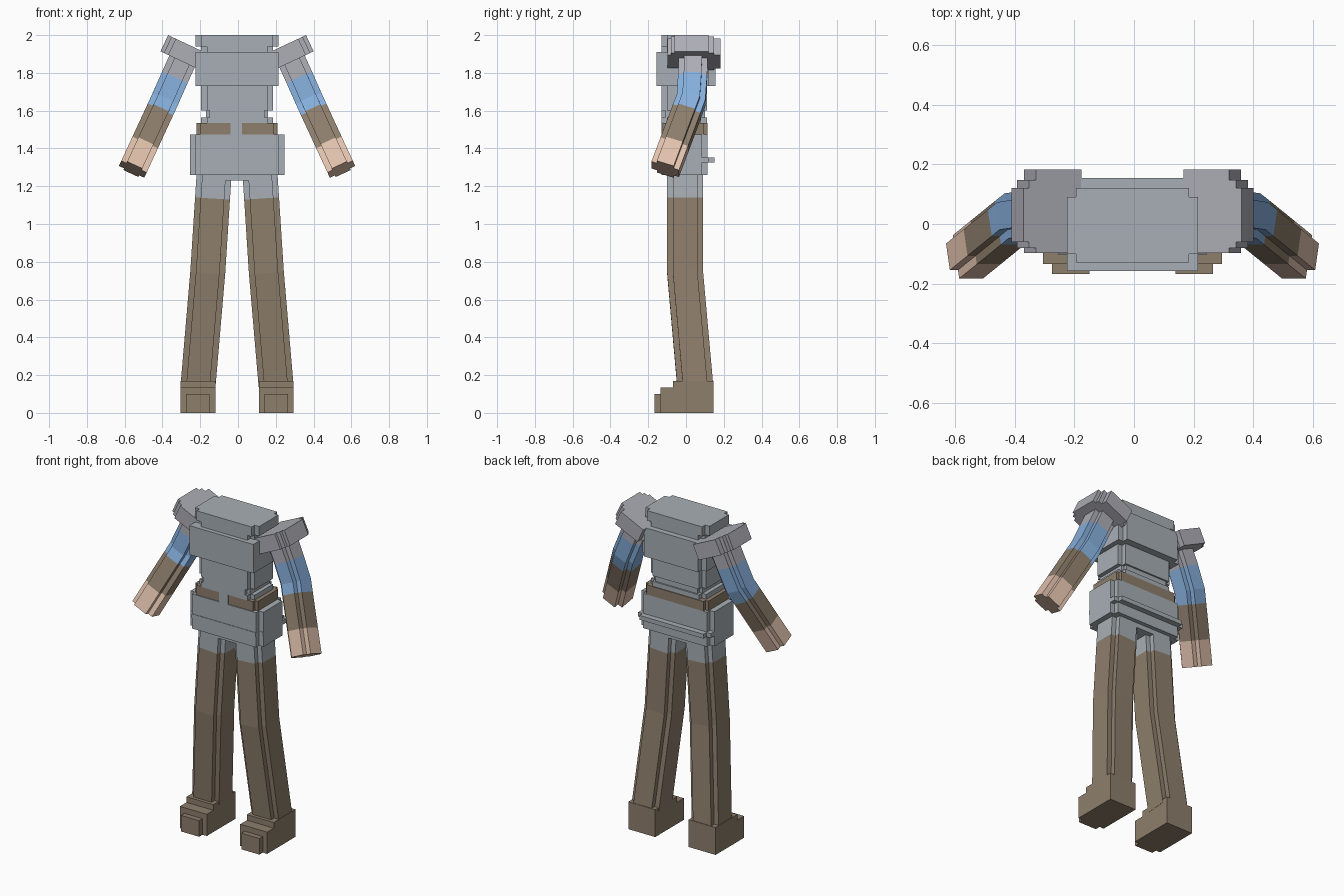
import bpy, bmesh
from mathutils import Vector

if "Cube" in bpy.data.objects:
    bpy.data.objects.remove(bpy.data.objects["Cube"])


def material(name, r, g, b):
    m = bpy.data.materials.new(name)
    m.diffuse_color = (r, g, b, 1)
    m.use_nodes = True
    m.node_tree.nodes["Principled BSDF"].inputs["Base Color"].default_value = (r, g, b, 1)
    return m


GREY = material("tunic grey", .39, .43, .46)
PAD = material("shoulder grey", .42, .42, .47)
BROWN = material("leather brown", .27, .21, .15)
BLUE = material("sleeve blue", .24, .43, .72)
SKIN = material("skin", .76, .54, .42)
MID = -0.005  # symmetry plane


def finish(name, bm, mats):
    bmesh.ops.recalc_face_normals(bm, faces=bm.faces)
    me = bpy.data.meshes.new(name)
    bm.to_mesh(me)
    bm.free()
    ob = bpy.data.objects.new(name, me)
    for m in mats:
        me.materials.append(m)
    bpy.context.collection.objects.link(ob)
    return ob


def notched(hx, hy, n):
    """Rectangle outline with a square notch taken from every corner."""
    pts = []
    for sx, sy in ((1, 1), (-1, 1), (-1, -1), (1, -1)):
        quad = [(hx, hy - n), (hx - n, hy - n), (hx - n, hy)]
        if sx * sy < 0:
            quad.reverse()
        pts += [(sx * x, sy * y) for x, y in quad]
    return pts


def loft(name, path, hx, hy, n, mats, bands):
    """Notched section swept along a path; bands give the material per segment."""
    bm = bmesh.new()
    path = [Vector(p) for p in path]
    rings = []
    for i, p in enumerate(path):
        a, b = path[max(i - 1, 0)], path[min(i + 1, len(path) - 1)]
        d = ((p - a).normalized() + (b - p).normalized()).normalized()
        u = Vector((0, 1, 0)).cross(d).normalized()
        v = d.cross(u)
        rings.append([bm.verts.new(p + u * x + v * y) for x, y in notched(hx, hy, n)])
    for i, band in enumerate(bands):
        lo, hi = rings[i], rings[i + 1]
        for k in range(len(lo)):
            j = (k + 1) % len(lo)
            bm.faces.new((lo[k], lo[j], hi[j], hi[k])).material_index = band
    bm.faces.new(rings[0]).material_index = bands[0]
    bm.faces.new(rings[-1]).material_index = bands[-1]
    return finish(name, bm, mats)


def tier(name, hx, y0, y1, z0, z1, mat, n=0.03):
    y = (y0 + y1) / 2
    return loft(name, [(MID, y, z0), (MID, y, z1)], hx, (y1 - y0) / 2, n, [mat], [0])


def boxes(name, parts, mat, origin=(0, 0, 0), ex=(1, 0, 0), ez=(0, 0, 1)):
    """Several boxes, given as min and max per axis, in one frame."""
    bm = bmesh.new()
    o, ex, ez, ey = Vector(origin), Vector(ex), Vector(ez), Vector((0, 1, 0))
    for x0, x1, y0, y1, z0, z1 in parts:
        cube = bmesh.ops.create_cube(bm, size=1)["verts"]
        for v in cube:
            x = x1 if v.co.x > 0 else x0
            y = y1 if v.co.y > 0 else y0
            z = z1 if v.co.z > 0 else z0
            v.co = o + ex * x + ey * y + ez * z
    return finish(name, bm, [mat])


def mirrored(ob, name):
    """Copy of a right-hand part on the left."""
    bm = bmesh.new()
    bm.from_mesh(ob.data)
    for v in bm.verts:
        v.co.x = 2 * MID - v.co.x
    return finish(name, bm, list(ob.data.materials))


# Torso tiers, from the hips to the collar
tier("hip_bottom", .21, -.10, .09, 1.23, 1.27, GREY)
tier("hips", .25, -.13, .115, 1.26, 1.475, GREY)
tier("hip_ledge", .25, -.133, .15, 1.325, 1.352, GREY)
tier("belt", .215, -.125, .115, 1.475, 1.535, BROWN, .02)
boxes("belt_buckle", [(-.04, .022, -.13, -.11, 1.475, 1.535)], GREY)
tier("lower_waist", .19, -.13, .11, 1.535, 1.565, GREY)
tier("waist_groove", .165, -.13, .10, 1.565, 1.60, GREY, .02)
tier("waist", .19, -.13, .11, 1.60, 1.73, GREY)
boxes("chest", [(-.225, .215, -.157, .12, 1.73, 1.91),
                (-.19, .18, .11, .155, 1.73, 1.91)], GREY)
tier("collar_groove", .19, -.13, .12, 1.91, 1.94, GREY)
tier("collar", .22, -.13, .12, 1.94, 2.0, GREY)

# Legs: grey tops, brown below, knee slightly bent
leg = loft("right_leg", [(-.124, -.005, 1.3), (-.135, -.005, 1.135),
                         (-.160, -.005, .745), (-.211, .048, .15)],
           .0925, .095, .03, [GREY, BROWN], [0, 1, 1])
mirrored(leg, "left_leg")

# Boots with stepped toes
boot = boxes("right_boot", [(-.305, -.12, -.07, .145, 0, .17),
                            (-.305, -.12, -.135, -.07, 0, .135),
                            (-.275, -.15, -.168, -.135, 0, .10)], BROWN)
mirrored(boot, "left_boot")

# Arms: grey shoulder, blue sleeve, brown cuff, bare hand
elbow, tip = Vector((-.388, .027, 1.655)), Vector((-.557, -.11, 1.29))
arm = loft("right_arm", [(-.26, .04, 1.94), (-.335, .035, 1.775), elbow,
                         elbow.lerp(tip, .17), elbow.lerp(tip, .65), tip],
           .074, .077, .03, [PAD, BLUE, BROWN, SKIN], [0, 1, 1, 2, 3])
mirrored(arm, "left_arm")

# Tilted shoulder pads with stepped outlines
pad = boxes("right_shoulder_pad", [(-.23, 0, -.06, .12, -.095, 0),
                                   (-.23, -.02, -.08, .147, -.095, 0),
                                   (-.215, -.045, -.097, .183, -.095, 0)],
            PAD, origin=(-.37, 0, 2.0), ex=(-.905, 0, .425), ez=(.425, 0, .905))
mirrored(pad, "left_shoulder_pad")
